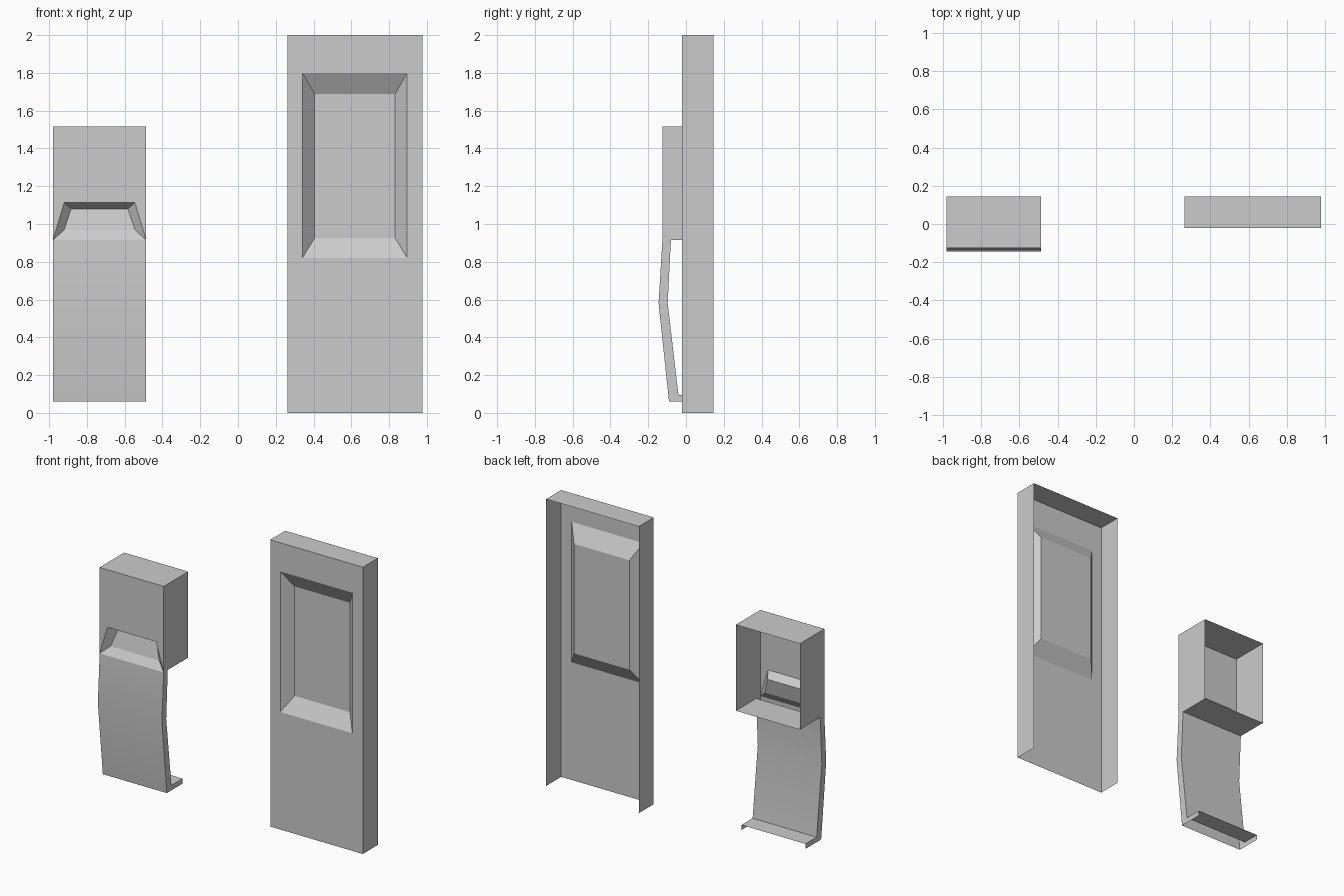
import bpy, bmesh, math

if "Cube" in bpy.data.objects:
    bpy.data.objects.remove(bpy.data.objects["Cube"])


def finish(bm, name, smooth=False):
    # Merge shared points and turn the bmesh into an object
    bmesh.ops.remove_doubles(bm, verts=bm.verts, dist=0.0005)
    bmesh.ops.recalc_face_normals(bm, faces=bm.faces)
    me = bpy.data.meshes.new(name)
    bm.to_mesh(me)
    bm.free()
    ob = bpy.data.objects.new(name, me)
    bpy.context.collection.objects.link(ob)
    # Open shells: make sure the front plate faces outward (-y)
    biggest = max(me.polygons, key=lambda p: p.area * abs(p.normal.y))
    if biggest.normal.y > 0:
        me.flip_normals()
    if smooth:
        bpy.context.view_layer.objects.active = ob
        ob.select_set(True)
        bpy.ops.object.shade_smooth_by_angle(angle=math.radians(15))
        ob.select_set(False)
    return ob


def face(bm, pts):
    return bm.faces.new([bm.verts.new(p) for p in pts])


def rect(x0, x1, z0, z1, y):
    # Order: bottom left, bottom right, top right, top left
    return [(x0, y, z0), (x1, y, z0), (x1, y, z1), (x0, y, z1)]


def bridge(bm, a, b, skip=()):
    for i in range(4):
        if i not in skip:
            j = (i + 1) % 4
            face(bm, [a[i], a[j], b[j], b[i]])


# Back panel: open-backed, open-bottomed shell with a bevelled recess
bm = bmesh.new()
rings = [rect(0.263, 0.977, 0, 2, 0.145),
         rect(0.263, 0.977, 0, 2, -0.02),
         rect(0.341, 0.896, 0.82, 1.80, -0.02),
         rect(0.405, 0.832, 0.925, 1.688, 0.045)]
for i in range(3):
    bridge(bm, rings[i], rings[i + 1], skip=(0,) if i == 0 else ())
face(bm, rings[-1])
finish(bm, "wall_panel")

# Holder: box on top, bent arm and small foot below, all one open shell
X0, X1 = -0.98, -0.486
front = [(-0.125, 0.915), (-0.145, 0.58), (-0.09, 0.06)]
inner = [(-0.08, 0.915), (-0.097, 0.58), (-0.04, 0.095)]
BACK, FOOT, TOP = 0.145, 0.083, 1.515
bm = bmesh.new()


def strip(a, b):
    # Face spanning the full width between two (y, z) points
    face(bm, [(X0, *a), (X1, *a), (X1, *b), (X0, *b)])


for prof in (front, inner):
    for a, b in zip(prof, prof[1:]):
        strip(a, b)
strip((-0.125, TOP), (BACK, TOP))        # box top
strip(inner[0], (BACK, 0.915))           # box floor
strip(inner[-1], (FOOT, 0.095))          # foot top

# Side walls of box, arm and foot
for x in (X0, X1):
    outlines = [[(-0.125, TOP), (BACK, TOP), (BACK, 0.915), inner[0], front[0]],
                [front[0], inner[0], inner[1], front[1]],
                [front[1], inner[1], inner[2], front[2]],
                [front[2], inner[2], (FOOT, 0.095), (FOOT, 0.06)]]
    for o in outlines:
        face(bm, [(x, *p) for p in o])

# Box front with a tapered scoop reaching its lower edge
fy = -0.125
outer = [(X0, fy, 0.915), (X1, fy, 0.915), (-0.546, fy, 1.113), (-0.92, fy, 1.113)]
scoop = [(-0.921, -0.09, 0.968), (-0.545, -0.09, 0.968),
         (-0.583, -0.065, 1.08), (-0.883, -0.065, 1.08)]
face(bm, [outer[0], outer[3], outer[2], outer[1], (X1, fy, TOP), (X0, fy, TOP)])
bridge(bm, outer, scoop)
face(bm, scoop)
finish(bm, "holder_with_arm", smooth=True)
